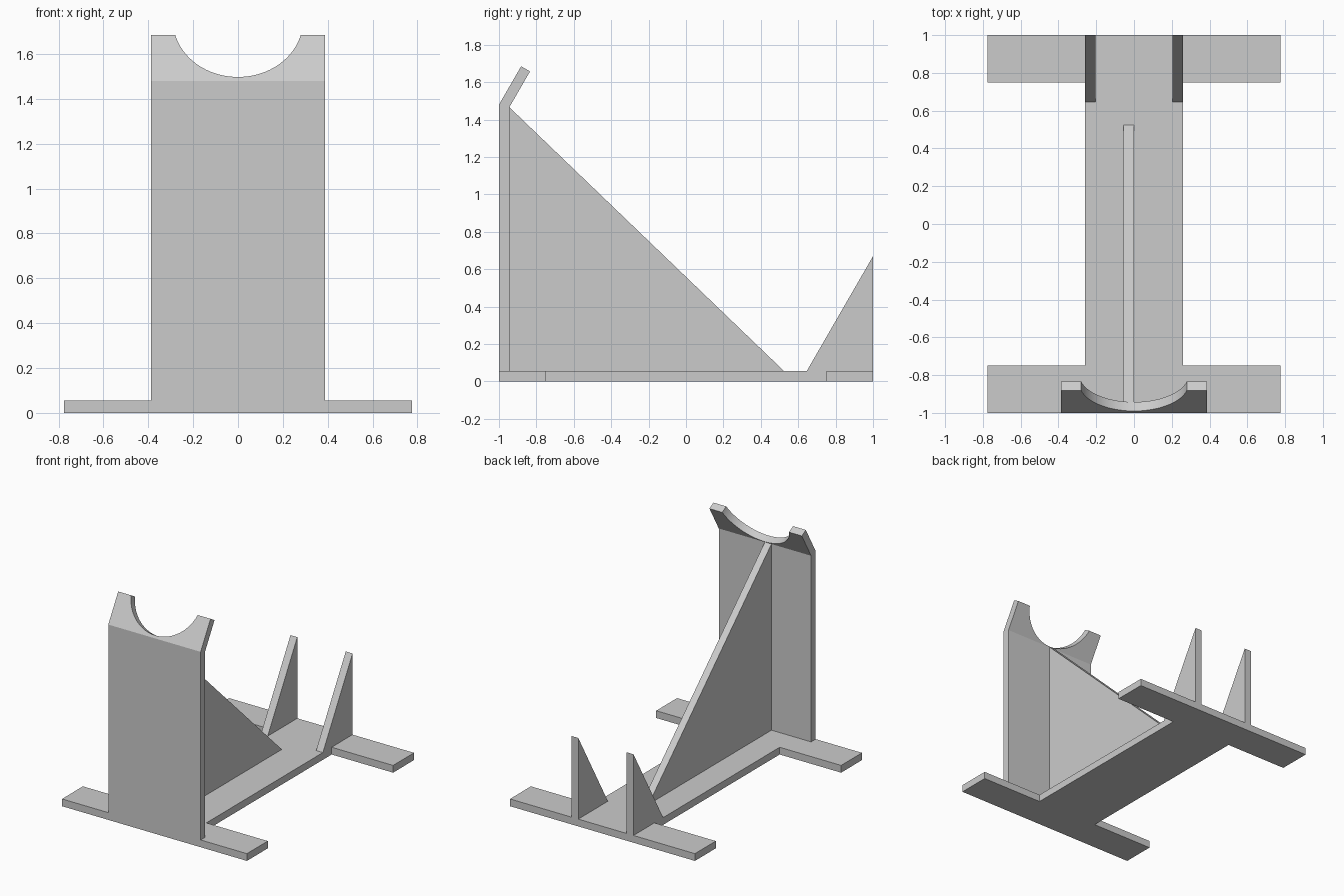
import bpy, bmesh, math
from mathutils import Vector

default = bpy.data.objects.get("Cube")
if default:
    bpy.data.objects.remove(default, do_unlink=True)

T = 0.055          # sheet thickness
TILT = math.radians(30)
BEND_Z = 1.48

grey = bpy.data.materials.new("plain grey")
grey.use_nodes = True
GREY = (0.6, 0.6, 0.6, 1)
grey.diffuse_color = GREY
grey.node_tree.nodes["Principled BSDF"].inputs["Base Color"].default_value = GREY


def prism(name, outline, offset):
    """Extrude a closed 3D outline along an offset vector."""
    bm = bmesh.new()
    face = bm.faces.new([bm.verts.new(p) for p in outline])
    ext = bmesh.ops.extrude_face_region(bm, geom=[face])
    moved = [g for g in ext["geom"] if isinstance(g, bmesh.types.BMVert)]
    bmesh.ops.translate(bm, verts=moved, vec=offset)
    bmesh.ops.recalc_face_normals(bm, faces=bm.faces[:])
    mesh = bpy.data.meshes.new(name)
    bm.to_mesh(mesh)
    bm.free()
    mesh.materials.append(grey)
    obj = bpy.data.objects.new(name, mesh)
    bpy.context.collection.objects.link(obj)
    return obj


def side_prism(name, profile, x0, x1):
    """Extrude a (y, z) side profile between two x positions."""
    return prism(name, [(x0, y, z) for y, z in profile], (x1 - x0, 0, 0))


# Base: I-shaped plate with two cross feet and a spine
quarter = [(0.775, -1), (0.775, -0.75), (0.26, -0.75)]
right_half = quarter + [(x, -y) for x, y in reversed(quarter)]
plan = right_half + [(-x, y) for x, y in reversed(right_half)]
prism("base_plate", [(x, y, 0) for x, y in plan], (0, 0, T))

# Front upright with its backward-leaning lip
up = Vector((math.sin(TILT), math.cos(TILT)))
inward = Vector((math.cos(TILT), -math.sin(TILT)))
bend_out = Vector((-1, BEND_Z))
bend_in = Vector((-1 + T, BEND_Z - T * math.tan(TILT / 2)))
tip_out = bend_out + up * 0.237
tip_in = tip_out + inward * T
upright = side_prism("front_upright",
                     [(-1, T), bend_out, tip_out, tip_in, bend_in, (-1 + T, T)],
                     -0.387, 0.387)

# Round cradle notch, cut square to the lip
radius = 0.289
centre = bend_out + up * (0.02 + radius)
bpy.ops.mesh.primitive_cylinder_add(
    vertices=96, radius=radius, depth=0.3,
    location=(0, centre.x, centre.y), rotation=(math.pi / 2 - TILT, 0, 0))
cutter = bpy.context.object
axis = cutter.rotation_euler.to_matrix() @ Vector((0, 0, 1))
if abs(axis.y * up.x + axis.z * up.y) > 0.01:   # keep axis square to the lip
    cutter.rotation_euler.x = math.pi / 2 + TILT
cutter.name = "notch_cutter"
cutter.data.materials.append(grey)
cutter.hide_render = True
bpy.context.view_layer.update()

notch = upright.modifiers.new("notch", "BOOLEAN")
notch.operation = "DIFFERENCE"
notch.solver = "EXACT"
notch.object = cutter
bpy.ops.object.select_all(action="DESELECT")
upright.select_set(True)
bpy.context.view_layer.objects.active = upright
bpy.ops.object.modifier_apply(modifier=notch.name)
bpy.data.objects.remove(cutter, do_unlink=True)
bpy.ops.object.shade_smooth_by_angle(angle=math.radians(20))

# Long triangular rib bracing the upright, just right of centre
side_prism("brace_rib", [(-1 + T, T), (-1 + T, 1.467), (0.525, T)], -T, 0)

# Pair of rear stop fins
for name, side in (("left_rear_fin", 1), ("right_rear_fin", -1)):
    side_prism(name, [(0.645, T), (1, T), (1, 0.67)], side * 0.26, side * 0.203)
